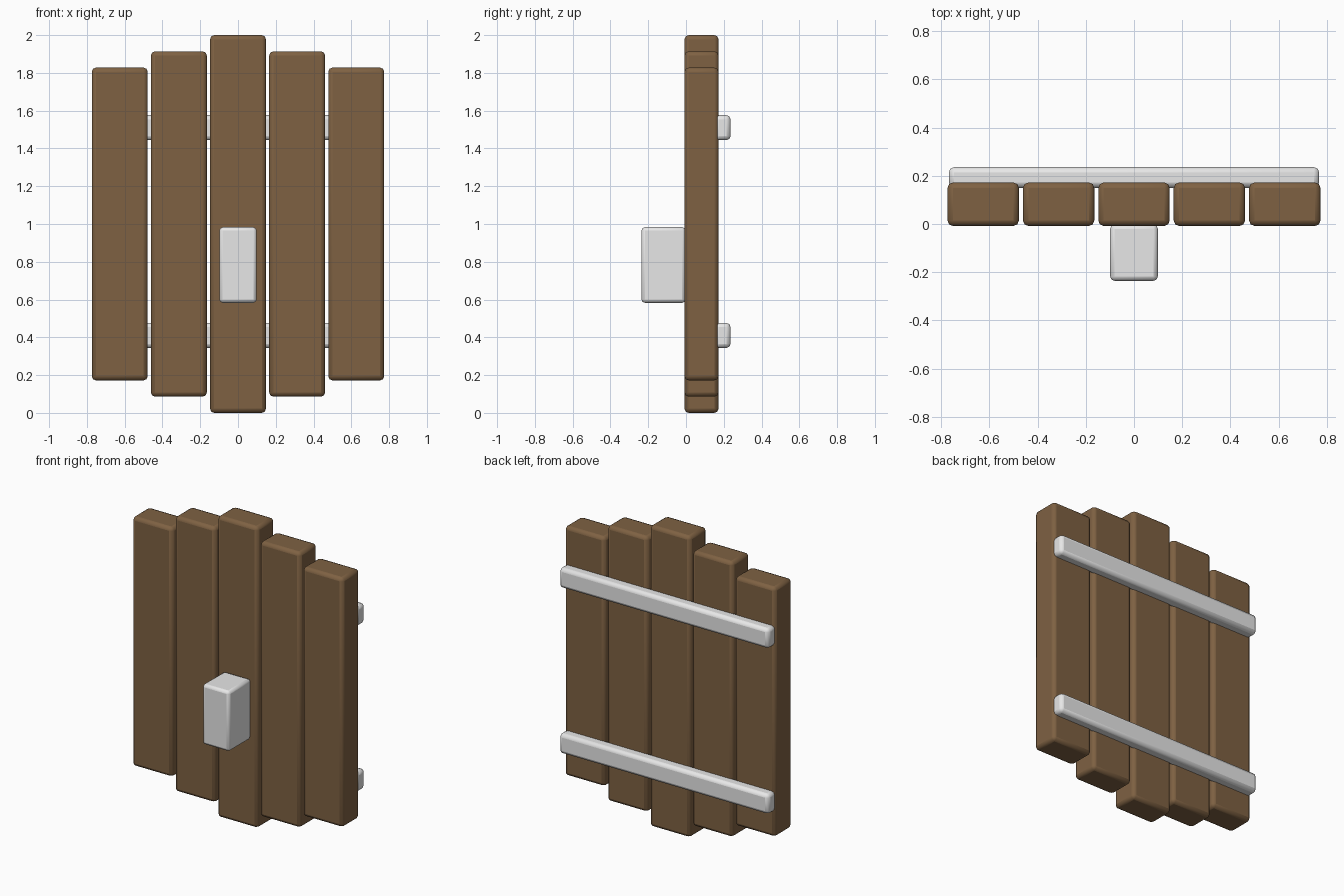
import bpy
import math

default = bpy.data.objects.get("Cube")
if default:
    bpy.data.objects.remove(default, do_unlink=True)


def make_material(name, rgb):
    mat = bpy.data.materials.new(name)
    mat.use_nodes = True
    color = (*rgb, 1.0)
    mat.diffuse_color = color
    mat.node_tree.nodes["Principled BSDF"].inputs["Base Color"].default_value = color
    return mat


def rounded_box(name, low, high, mat, bevel):
    """Box between two corners with softly bevelled edges."""
    center = [(a + b) / 2 for a, b in zip(low, high)]
    bpy.ops.mesh.primitive_cube_add(size=1, location=center)
    box = bpy.context.object
    box.name = name
    box.scale = [b - a for a, b in zip(low, high)]
    bpy.ops.object.transform_apply(location=False, rotation=False, scale=True)
    mod = box.modifiers.new("Soft edges", "BEVEL")
    mod.width = bevel
    mod.segments = 2
    box.data.materials.append(mat)
    bpy.ops.object.shade_smooth_by_angle(angle=math.radians(30))
    return box


wood = make_material("brown wood", (0.21, 0.12, 0.055))
metal = make_material("light grey metal", (0.8, 0.8, 0.8))

# Five upright planks, shorter towards the sides
plank_names = ["right_outer", "right_inner", "middle", "left_inner", "left_outer"]
for i, side in enumerate(plank_names):
    x = (i - 2) * 0.313
    inset = abs(i - 2) * 0.086
    rounded_box(side + "_plank", (x - 0.148, -0.008, inset),
                (x + 0.148, 0.172, 2 - inset), wood, 0.022)

# Two cross bars on the back
for name, z in (("lower_crossbar", 0.41), ("upper_crossbar", 1.51)):
    rounded_box(name, (-0.769, 0.15, z - 0.066), (0.769, 0.236, z + 0.066), metal, 0.022)

# Handle block on the front
rounded_box("handle_block", (-0.099, -0.236, 0.583), (0.099, -0.002, 0.983), metal, 0.018)
